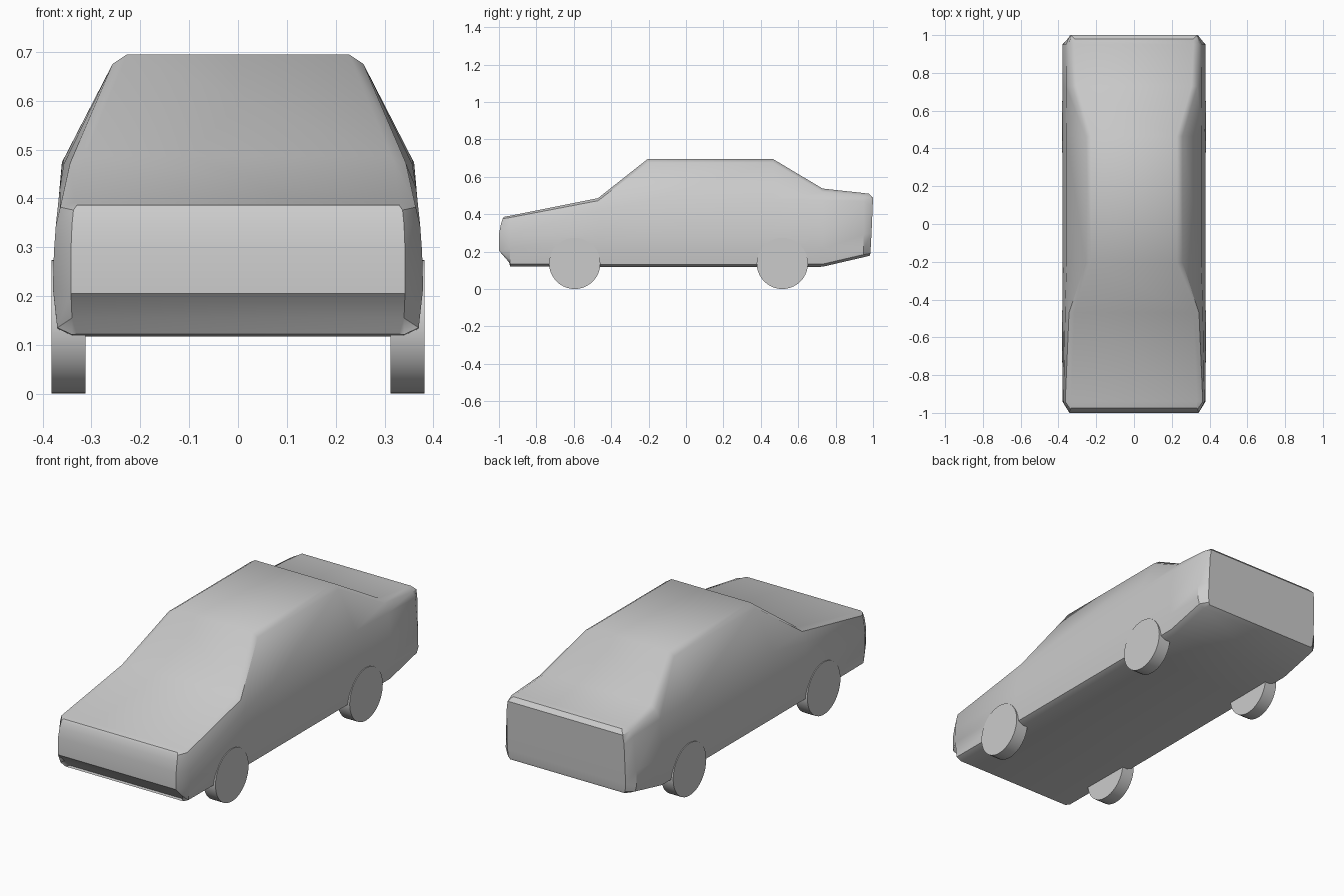
import bpy, math

if "Cube" in bpy.data.objects:
    bpy.data.objects.remove(bpy.data.objects["Cube"])


def smooth(obj, angle):
    bpy.ops.object.select_all(action='DESELECT')
    bpy.context.view_layer.objects.active = obj
    obj.select_set(True)
    bpy.ops.object.shade_smooth_by_angle(angle=math.radians(angle))


def section(y, floor, top, edge, bevel, belt_x, belt_z):
    """Right half of a cross-section, listed from floor to roof."""
    return [(.34, y, floor), (.37, y, floor + .014), (.379, y, .215),
            (.377, y, .29), (belt_x, y, belt_z),
            (edge, y, top - bevel), (edge - .03, y, top)]


# Nose and tail outlines lean and taper, so they are given point by point
nose = [(.33, -.92, .122), (.34, -.95, .155), (.342, -1, .205),
        (.342, -1, .295), (.34, -.99, .345), (.337, -.98, .376), (.33, -.973, .386)]
tail = [(.33, .983, .178), (.338, .986, .19), (.342, .988, .23),
        (.342, .992, .30), (.34, .998, .44), (.333, 1, .488), (.315, .98, .509)]

# Sections: y, floor, top, edge half-width, edge bevel, belt half-width, belt height
sections = [nose] + [section(*s) for s in (
    (-.94, .121, .392, .364, .010, .373, .345),
    (-.47, .117, .486, .344, .014, .365, .42),
    (-.205, .117, .695, .257, .020, .357, .47),
    (.465, .117, .695, .257, .020, .357, .48),
    (.73, .119, .537, .335, .018, .360, .475),
    (.95, .170, .513, .345, .016, .361, .47),
)] + [tail]

# Body shell: mirrored rings skinned nose to tail
n = len(nose)
verts, faces = [], []
for half in sections:
    verts += half + [(-x, y, z) for x, y, z in reversed(half)]
m = 2 * n
for r in range(len(sections) - 1):
    for i in range(m):
        j = (i + 1) % m
        faces.append((r * m + i, r * m + j, (r + 1) * m + j, (r + 1) * m + i))
last = (len(sections) - 1) * m
for i in range(n - 1):
    faces.append((i, m - 1 - i, m - 2 - i, i + 1))
    faces.append((last + i, last + i + 1, last + m - 2 - i, last + m - 1 - i))
mesh = bpy.data.meshes.new("car_body")
mesh.from_pydata(verts, [], faces)
body = bpy.data.objects.new("car_body", mesh)
bpy.context.collection.objects.link(body)
bpy.context.view_layer.objects.active = body
body.select_set(True)
bpy.ops.object.mode_set(mode='EDIT')
bpy.ops.mesh.select_all(action='SELECT')
bpy.ops.mesh.normals_make_consistent(inside=False)
bpy.ops.object.mode_set(mode='OBJECT')
smooth(body, 38)

# Wheels: plain discs set into the body sides
for end, y in (("front", -.595), ("rear", .515)):
    for side, sx in (("left", -1), ("right", 1)):
        bpy.ops.mesh.primitive_cylinder_add(
            vertices=40, radius=.137, depth=.07,
            location=(sx * .347, y, .137), rotation=(0, math.pi / 2, 0))
        wheel = bpy.context.object
        wheel.name = f"{end}_{side}_wheel"
        smooth(wheel, 30)
